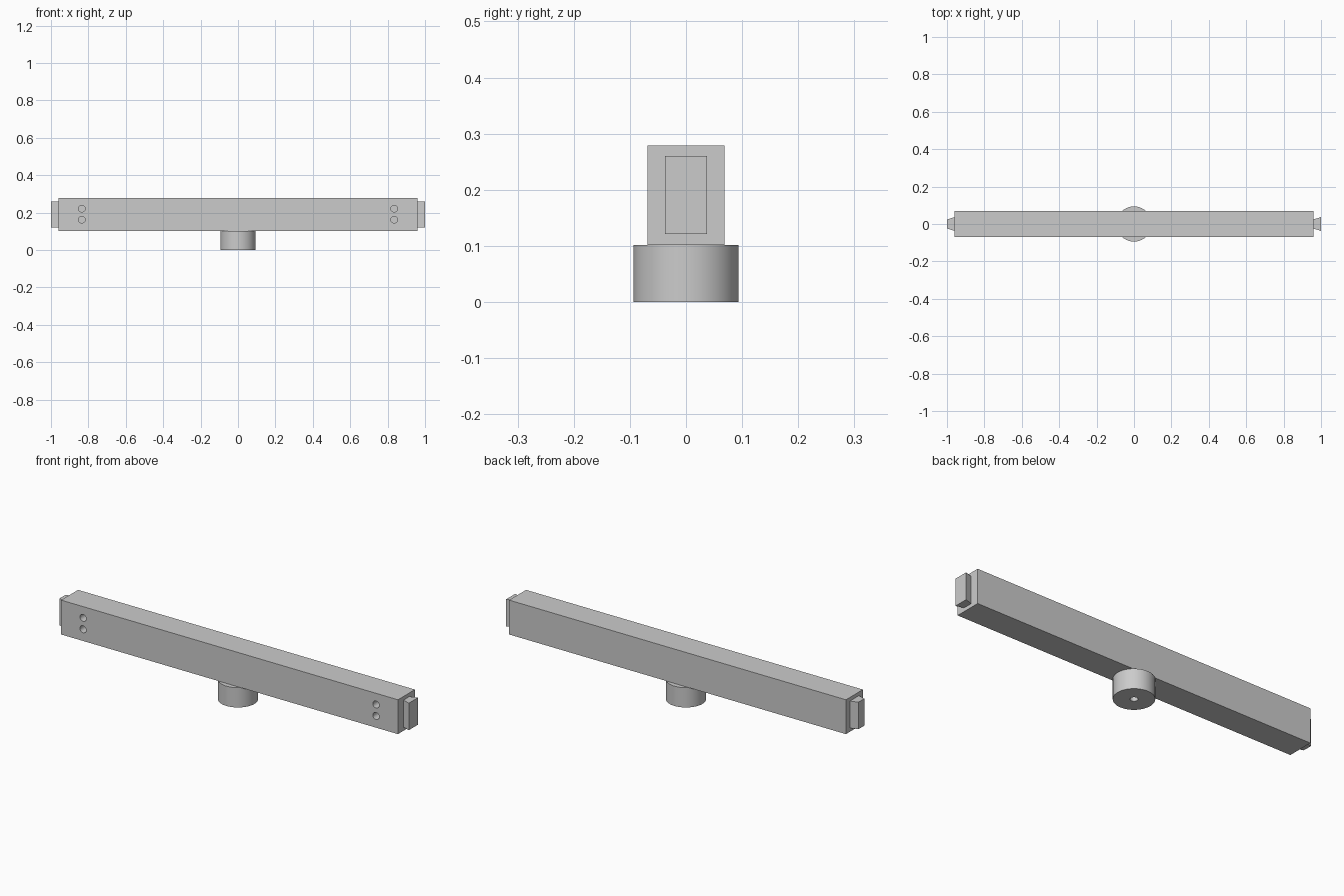
import bpy
import bmesh
import math
from mathutils import Matrix

cube = bpy.data.objects.get("Cube")
if cube:
    bpy.data.objects.remove(cube, do_unlink=True)

grey = bpy.data.materials.new("plain grey")
grey.use_nodes = True
colour = (0.6, 0.6, 0.6, 1)
grey.diffuse_color = colour
grey.node_tree.nodes["Principled BSDF"].inputs["Base Color"].default_value = colour

BOTTOM, TOP = 0.102, 0.279      # beam height range
HALF_LENGTH, HALF_WIDTH = 0.96, 0.069
HOLE_RADIUS = 0.018


def finish(name, bm, cutter=False):
    bmesh.ops.recalc_face_normals(bm, faces=bm.faces)
    mesh = bpy.data.meshes.new(name)
    bm.to_mesh(mesh)
    bm.free()
    mesh.materials.append(grey)
    obj = bpy.data.objects.new(name, mesh)
    bpy.context.collection.objects.link(obj)
    if cutter:
        obj.hide_render = True
        obj.hide_set(True)
        obj.display_type = 'WIRE'
    return obj


def prism(name, outline, z0, z1):
    """Extrude a plan outline between two heights."""
    bm = bmesh.new()
    face = bm.faces.new([bm.verts.new((x, y, z0)) for x, y in outline])
    new = bmesh.ops.extrude_face_region(bm, geom=[face])["geom"]
    verts = [v for v in new if isinstance(v, bmesh.types.BMVert)]
    bmesh.ops.translate(bm, verts=verts, vec=(0, 0, z1 - z0))
    return finish(name, bm)


def add_cylinder(bm, radius, depth, centre, turn=0, segments=32):
    bmesh.ops.create_cone(
        bm, cap_ends=True, segments=segments, radius1=radius, radius2=radius,
        depth=depth, matrix=Matrix.Translation(centre) @ Matrix.Rotation(turn, 4, 'X'))


def cut(obj, cutter):
    mod = obj.modifiers.new("holes", 'BOOLEAN')
    mod.operation = 'DIFFERENCE'
    mod.solver = 'EXACT'
    mod.object = cutter


def smooth(obj):
    bpy.ops.object.select_all(action='DESELECT')
    obj.select_set(True)
    bpy.context.view_layer.objects.active = obj
    bpy.ops.object.shade_smooth_by_angle(angle=math.radians(30))


# Long square beam
L, W = HALF_LENGTH, HALF_WIDTH
beam = prism("beam", [(-L, -W), (L, -W), (L, W), (-L, W)], BOTTOM, TOP)

# Paired blind pin holes in the front face, near both ends
bm = bmesh.new()
for x in (-0.835, 0.835):
    for z in (0.162, 0.221):
        add_cylinder(bm, HOLE_RADIUS, 0.12, (x, -W, z), math.pi / 2)
cut(beam, finish("pin_hole_cutter", bm, cutter=True))
smooth(beam)

# End tabs: flared outward on the left, tapered inward on the right
for name, side, inner, outer in (("left_end_tab", 1, 0.024, 0.037),
                                 ("right_end_tab", -1, 0.037, 0.024)):
    a, b = side * (L - 0.002), side
    prism(name, [(a, -inner), (b, -outer), (b, outer), (a, inner)], 0.121, 0.26)

# Round mounting foot with a centre hole underneath
bm = bmesh.new()
add_cylinder(bm, 0.094, BOTTOM, (0, 0, BOTTOM / 2), segments=64)
foot = finish("mounting_foot", bm)
bm = bmesh.new()
add_cylinder(bm, HOLE_RADIUS, 0.16, (0, 0, 0))
cut(foot, finish("foot_hole_cutter", bm, cutter=True))
smooth(foot)
